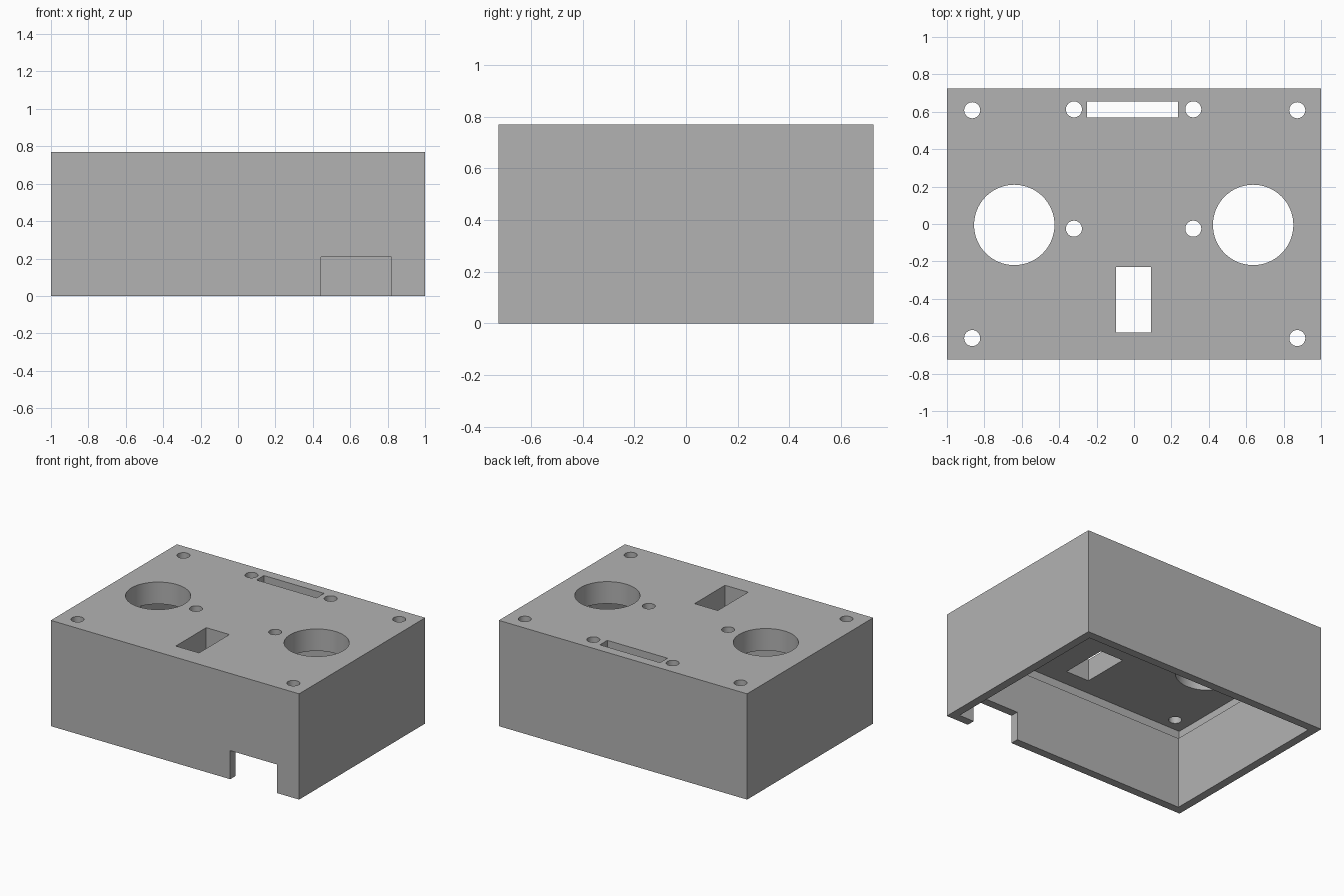
import bpy

if "Cube" in bpy.data.objects:
    bpy.data.objects.remove(bpy.data.objects["Cube"])

grey = bpy.data.materials.new("plain grey")
grey.diffuse_color = (0.45, 0.45, 0.45, 1)
grey.use_nodes = True
grey.node_tree.nodes["Principled BSDF"].inputs["Base Color"].default_value = grey.diffuse_color


def box(name, x0, x1, y0, y1, z0, z1):
    bpy.ops.mesh.primitive_cube_add(
        size=1, location=((x0 + x1) / 2, (y0 + y1) / 2, (z0 + z1) / 2))
    ob = bpy.context.object
    ob.name = name
    ob.scale = (x1 - x0, y1 - y0, z1 - z0)
    bpy.ops.object.transform_apply(location=False, rotation=False, scale=True)
    ob.data.materials.append(grey)
    return ob


def drill(name, x, y, r, sides):
    bpy.ops.mesh.primitive_cylinder_add(
        vertices=sides, radius=r, depth=0.4, location=(x, y, 0.75))
    ob = bpy.context.object
    ob.name = name
    ob.data.materials.append(grey)
    return ob


def cut(target, cutter):
    cutter.hide_render = True
    mod = target.modifiers.new("cut", 'BOOLEAN')
    mod.operation = 'DIFFERENCE'
    mod.solver = 'EXACT'
    mod.object = cutter
    bpy.ops.object.select_all(action='DESELECT')
    bpy.context.view_layer.objects.active = target
    target.select_set(True)
    bpy.ops.object.modifier_apply(modifier=mod.name)
    bpy.data.objects.remove(cutter, do_unlink=True)


W, D, H = 1.0, 0.725, 0.77
wall, thin, ledge, ceiling = 0.06, 0.018, 0.523, 0.61

enclosure = box("enclosure", -W, W, -D, D, 0, H)

# Open underside, and the wider recess just below the top panel
cut(enclosure, box("cavity", -W + wall, W - wall, -D + wall, D - wall, -0.2, ledge + 0.03))
cut(enclosure, box("recess", -W + thin, W - thin, -D + thin, D - thin, ledge, ceiling))

# Cable notch in the front wall
cut(enclosure, box("cable_notch", 0.445, 0.82, -D - 0.1, -D + 0.1, -0.1, 0.208))

# Rectangular openings in the top panel
cut(enclosure, box("connector_slot", -0.25, 0.235, 0.57, 0.655, 0.56, 0.9))
cut(enclosure, box("switch_slot", -0.095, 0.092, -0.58, -0.23, 0.56, 0.9))

# Large round openings, then corner and inner screw holes
for x in (-0.64, 0.637):
    cut(enclosure, drill("round_opening", x, -0.005, 0.215, 64))
for x in (-0.865, 0.873):
    for y in (-0.61, 0.608):
        cut(enclosure, drill("corner_hole", x, y, 0.043, 32))
for x in (-0.321, 0.317):
    for y in (-0.025, 0.613):
        cut(enclosure, drill("screw_hole", x, y, 0.043, 32))

# Smooth hole walls, crisp box edges
bpy.context.view_layer.objects.active = enclosure
enclosure.select_set(True)
bpy.ops.object.shade_smooth_by_angle()
